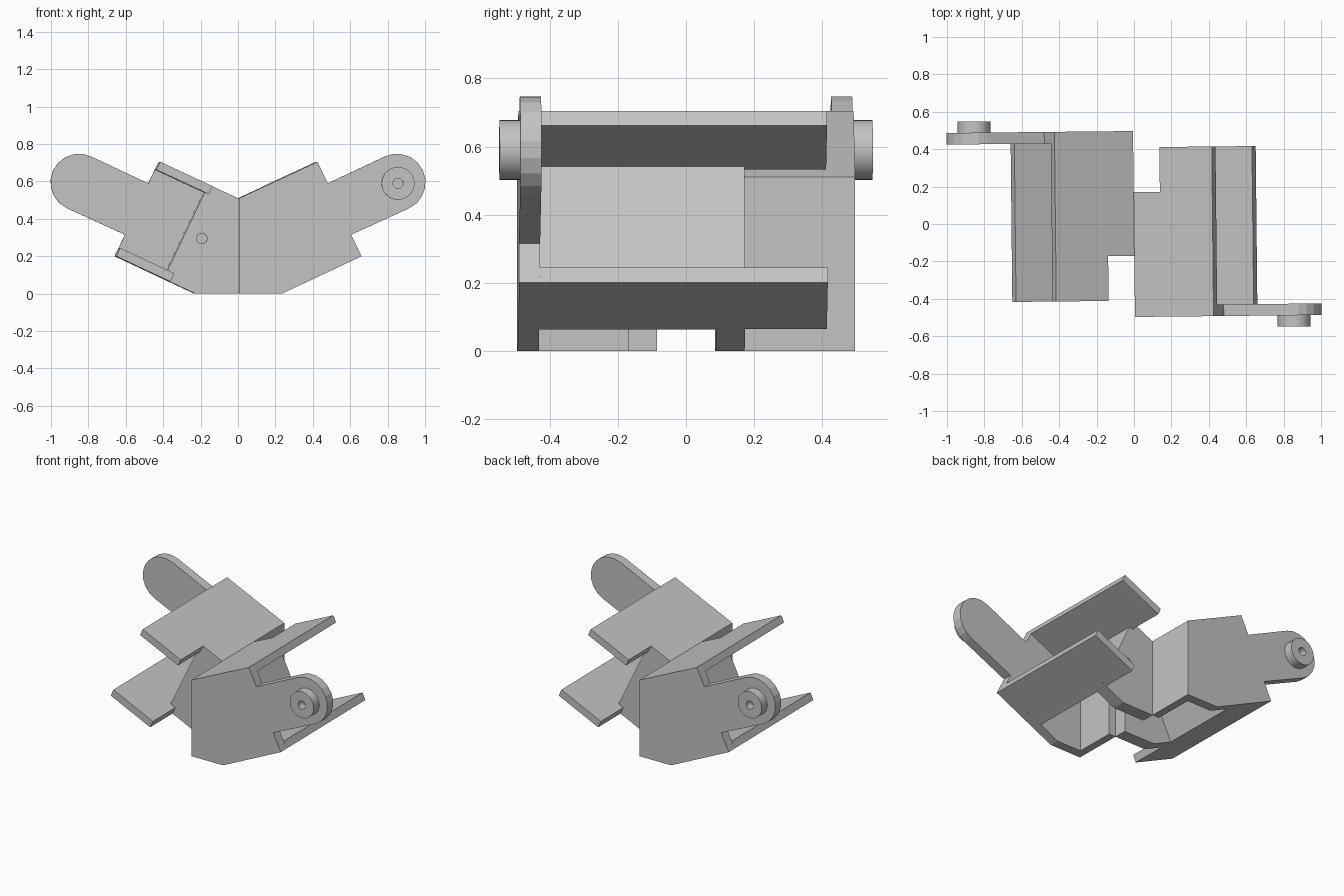
import bpy, bmesh, math
from mathutils import Matrix

if "Cube" in bpy.data.objects:
    bpy.data.objects.remove(bpy.data.objects["Cube"])

grey = bpy.data.materials.new("plain grey")
grey.diffuse_color = (0.55, 0.55, 0.55, 1)
grey.use_nodes = True
grey.node_tree.nodes["Principled BSDF"].inputs["Base Color"].default_value = grey.diffuse_color


def finish(name, bm):
    bmesh.ops.recalc_face_normals(bm, faces=bm.faces)
    mesh = bpy.data.meshes.new(name)
    bm.to_mesh(mesh)
    bm.free()
    mesh.materials.append(grey)
    ob = bpy.data.objects.new(name, mesh)
    bpy.context.collection.objects.link(ob)
    return ob


def prism(name, profile, y0, y1):
    """Extrude an x-z profile from y0 to y1."""
    bm = bmesh.new()
    face = bm.faces.new([bm.verts.new((x, y0, z)) for x, z in profile])
    ext = bmesh.ops.extrude_face_region(bm, geom=[face])["geom"]
    verts = [v for v in ext if isinstance(v, bmesh.types.BMVert)]
    bmesh.ops.translate(bm, verts=verts, vec=(0, y1 - y0, 0))
    return finish(name, bm)


def circle(cx, cz, r, n, start=0.0, sweep=2 * math.pi, closed=True):
    steps = n if closed else n - 1
    return [(cx + r * math.cos(start + sweep * i / steps),
             cz + r * math.sin(start + sweep * i / steps)) for i in range(n)]


def drill(ob, cx, cz, r, y0, y1):
    cutter = prism("drill_cutter", circle(cx, cz, r, 24), y0, y1)
    cutter.hide_render = True
    mod = ob.modifiers.new("hole", "BOOLEAN")
    mod.operation = "DIFFERENCE"
    mod.solver = "EXACT"
    mod.object = cutter
    bpy.context.view_layer.objects.active = ob
    bpy.ops.object.modifier_apply(modifier=mod.name)
    bpy.data.objects.remove(cutter)


def smooth(ob):
    bpy.ops.object.select_all(action="DESELECT")
    ob.select_set(True)
    bpy.context.view_layer.objects.active = ob
    bpy.ops.object.shade_smooth_by_angle(angle=math.radians(30))


FRONT, INNER, BACK, END = -0.497, -0.435, 0.17, 0.41
SLANT = math.atan2(0.2, 0.425)
PIVOT = (0.845, 0.595)


def build_half(label, turn):
    parts = []

    # side plate with the rounded arm
    tip = circle(*PIVOT, 0.153, 11, SLANT - math.pi / 2, math.pi, False)
    plate = [(0, 0), (0.23, 0), (0.655, 0.2), (0.6, 0.315)] + tip + \
            [(0.475, 0.59), (0.42, 0.705), (0, 0.51)]
    parts.append(prism(label + "_side_plate", plate, FRONT, INNER))

    # upper and lower flanges
    parts.append(prism(label + "_upper_flange",
                       [(0.14, 0.575), (0.42, 0.705), (0.44, 0.662), (0.16, 0.532)],
                       INNER, END))
    parts.append(prism(label + "_lower_flange",
                       [(0.365, 0.064), (0.655, 0.2), (0.635, 0.245), (0.345, 0.109)],
                       INNER, END))

    # hollow body: roof, slanted web, joint wall and drilled end wall
    parts.append(prism(label + "_roof",
                       [(0, 0.51), (0.14, 0.575), (0.16, 0.532), (0, 0.458)],
                       INNER, 0.085))
    parts.append(prism(label + "_web",
                       [(0.16, 0.584), (0.40, 0.08), (0.362, 0.062), (0.122, 0.566)],
                       INNER, 0.085))
    parts.append(prism(label + "_joint_wall",
                       [(0, 0), (0.05, 0), (0.05, 0.53), (0, 0.51)],
                       INNER, -0.17))
    end_wall = prism(label + "_end_wall",
                     [(0, 0), (0.23, 0), (0.40, 0.08), (0.16, 0.584), (0, 0.51)],
                     0.085, BACK)
    drill(end_wall, 0.195, 0.295, 0.028, 0.05, 0.2)
    parts.append(end_wall)

    # pivot pin with its bore
    pin = prism(label + "_pivot_pin", circle(0.85, 0.59, 0.088, 32), -0.557, FRONT)
    drill(pin, 0.85, 0.59, 0.027, -0.6, FRONT - 0.005)
    smooth(pin)
    parts.append(pin)

    for ob in parts:
        ob.data.transform(Matrix.Rotation(turn, 4, "Z"))


# two identical halves, half a turn apart
SKEW = math.radians(0.6)
build_half("right", SKEW)
build_half("left", SKEW + math.pi)
